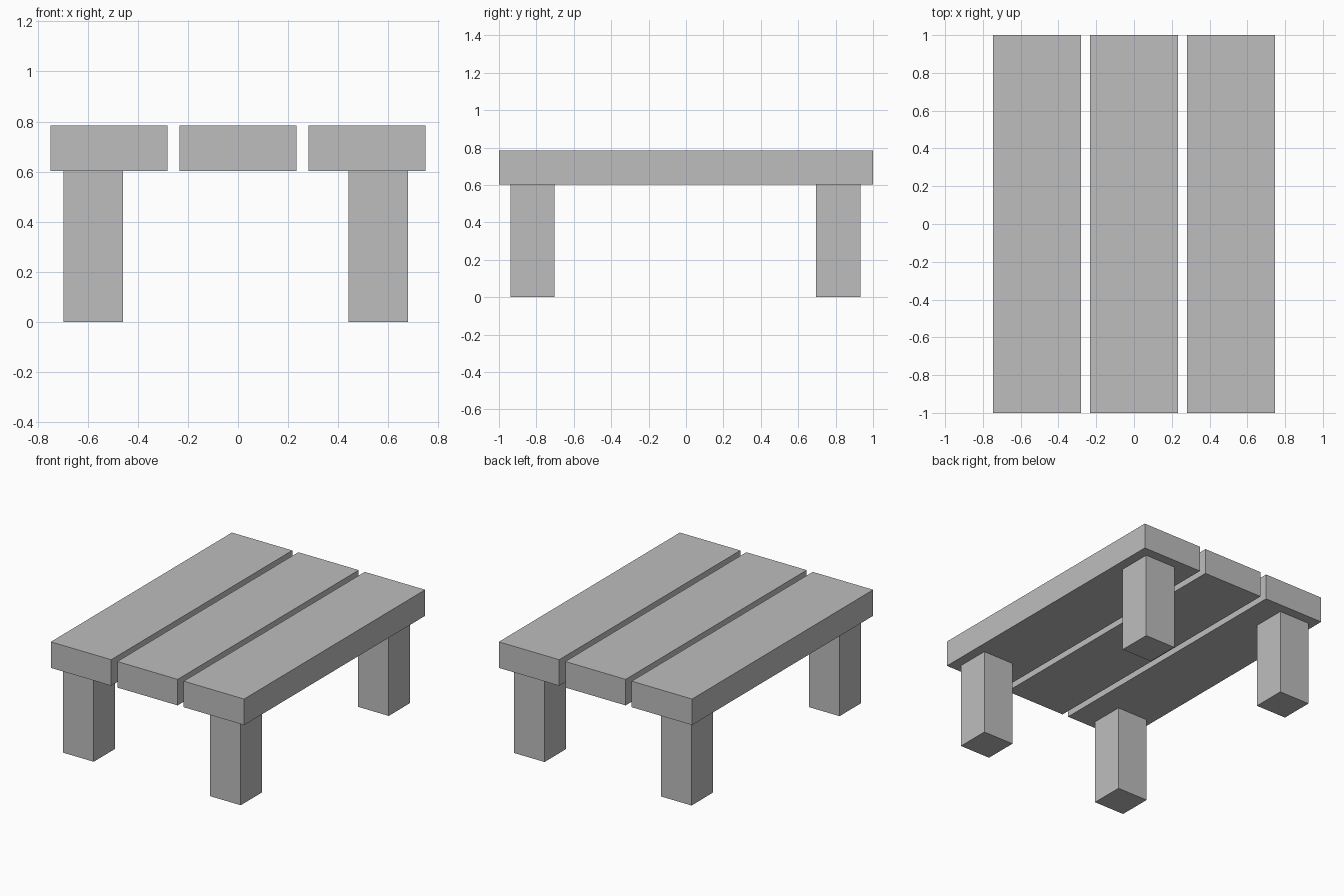
import bpy

cube = bpy.data.objects.get("Cube")
if cube:
    bpy.data.objects.remove(cube, do_unlink=True)

# One plain grey for the whole table
grey = bpy.data.materials.new("plain_grey")
grey.use_nodes = True
colour = (0.515, 0.515, 0.515, 1)
grey.diffuse_color = colour
grey.node_tree.nodes["Principled BSDF"].inputs["Base Color"].default_value = colour


def box(name, x, y, z_low, z_high, width, depth):
    bpy.ops.mesh.primitive_cube_add(size=1, location=(x, y, (z_low + z_high) / 2))
    obj = bpy.context.object
    obj.name = name
    obj.scale = (width, depth, z_high - z_low)
    bpy.ops.object.transform_apply(location=False, rotation=False, scale=True)
    obj.data.materials.append(grey)
    return obj


LEG_TOP = 0.602
TABLE_TOP = 0.784

# Three planks with narrow gaps
for side, x in (("right", -0.514), ("middle", 0), ("left", 0.514)):
    box(side + "_plank", x, 0, LEG_TOP, TABLE_TOP, 0.467, 2)

# Four square legs, set slightly off centre
for end, y in (("front", -0.821), ("back", 0.814)):
    for side, x in (("right", -0.577), ("left", 0.56)):
        box(end + "_" + side + "_leg", x, y, 0, LEG_TOP, 0.238, 0.237)
